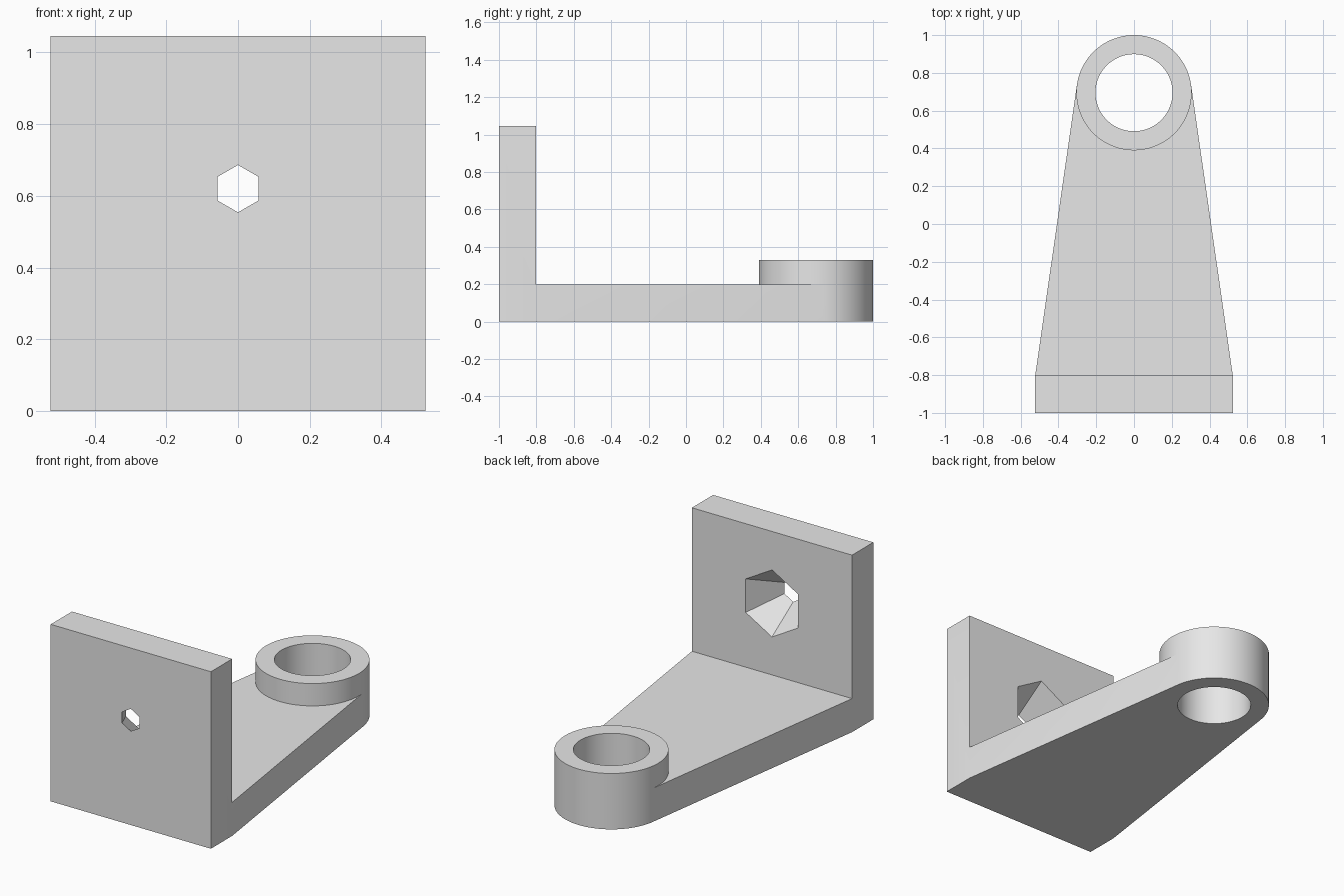
import bpy, bmesh, math

if "Cube" in bpy.data.objects:
    bpy.data.objects.remove(bpy.data.objects["Cube"])

grey = bpy.data.materials.new("light_grey")
grey.diffuse_color = (0.8, 0.8, 0.8, 1)
grey.use_nodes = True
grey.node_tree.nodes["Principled BSDF"].inputs["Base Color"].default_value = grey.diffuse_color

HALF, HEIGHT = 0.523, 1.045          # wall half width and height
FLOOR = 0.198                        # thickness of wall and arm
RING_Y, RING_R, BORE_R, RING_H = 0.695, 0.305, 0.204, 0.33
HOLE_Z, HOLE_FRONT, HOLE_BACK = 0.62, 0.066, 0.198


def circle(r, n, start=0.0):
    return [(r * math.cos(start + 2 * math.pi * i / n),
             r * math.sin(start + 2 * math.pi * i / n)) for i in range(n)]


def loft(name, lower, upper):
    """Closed solid between two matching rings of 3D points."""
    bm = bmesh.new()
    a = [bm.verts.new(p) for p in lower]
    b = [bm.verts.new(p) for p in upper]
    n = len(a)
    bm.faces.new(a[::-1])
    bm.faces.new(b)
    for i in range(n):
        j = (i + 1) % n
        bm.faces.new((a[i], a[j], b[j], b[i]))
    bmesh.ops.recalc_face_normals(bm, faces=bm.faces)
    mesh = bpy.data.meshes.new(name)
    bm.to_mesh(mesh)
    bm.free()
    mesh.materials.append(grey)
    ob = bpy.data.objects.new(name, mesh)
    bpy.context.collection.objects.link(ob)
    return ob


def prism(name, outline, z0, z1):
    return loft(name, [(x, y, z0) for x, y in outline], [(x, y, z1) for x, y in outline])


def combine(target, tool, operation):
    mod = target.modifiers.new(operation, 'BOOLEAN')
    mod.operation, mod.solver, mod.object = operation, 'EXACT', tool
    bpy.context.view_layer.objects.active = target
    bpy.ops.object.modifier_apply(modifier=mod.name)
    bpy.data.objects.remove(tool)


# Upright wall
wall_back = -1 + FLOOR
bracket = prism("bracket", [(-HALF, -1), (HALF, -1), (HALF, wall_back), (-HALF, wall_back)], 0, HEIGHT)

# Tapered arm running tangent into the ring
t = math.radians(7.5)
tx, ty = RING_R * math.cos(t), RING_Y + RING_R * math.sin(t)
arm = prism("arm", [(-HALF, wall_back), (HALF, wall_back), (tx, ty), (-tx, ty)], 0, FLOOR)
combine(bracket, arm, 'UNION')

# Raised ring and its bore
ring = prism("ring", [(x, y + RING_Y) for x, y in circle(RING_R, 96)], 0, RING_H)
combine(bracket, ring, 'UNION')
bore = prism("bore", [(x, y + RING_Y) for x, y in circle(BORE_R, 96)], -0.1, RING_H + 0.1)
combine(bracket, bore, 'DIFFERENCE')

# Hexagonal hole widening toward the back of the wall
slope = (HOLE_BACK - HOLE_FRONT) / FLOOR
ends = []
for y in (-1.02, wall_back + 0.02):
    r = HOLE_FRONT + slope * (y + 1)
    ends.append([(x, y, z + HOLE_Z) for x, z in circle(r, 6, math.pi / 6)])
combine(bracket, loft("hex_hole", *ends), 'DIFFERENCE')

# Smooth curved walls, keep hard edges
bpy.ops.object.select_all(action='DESELECT')
bracket.select_set(True)
bpy.context.view_layer.objects.active = bracket
bpy.ops.object.shade_smooth_by_angle(angle=math.radians(20))
